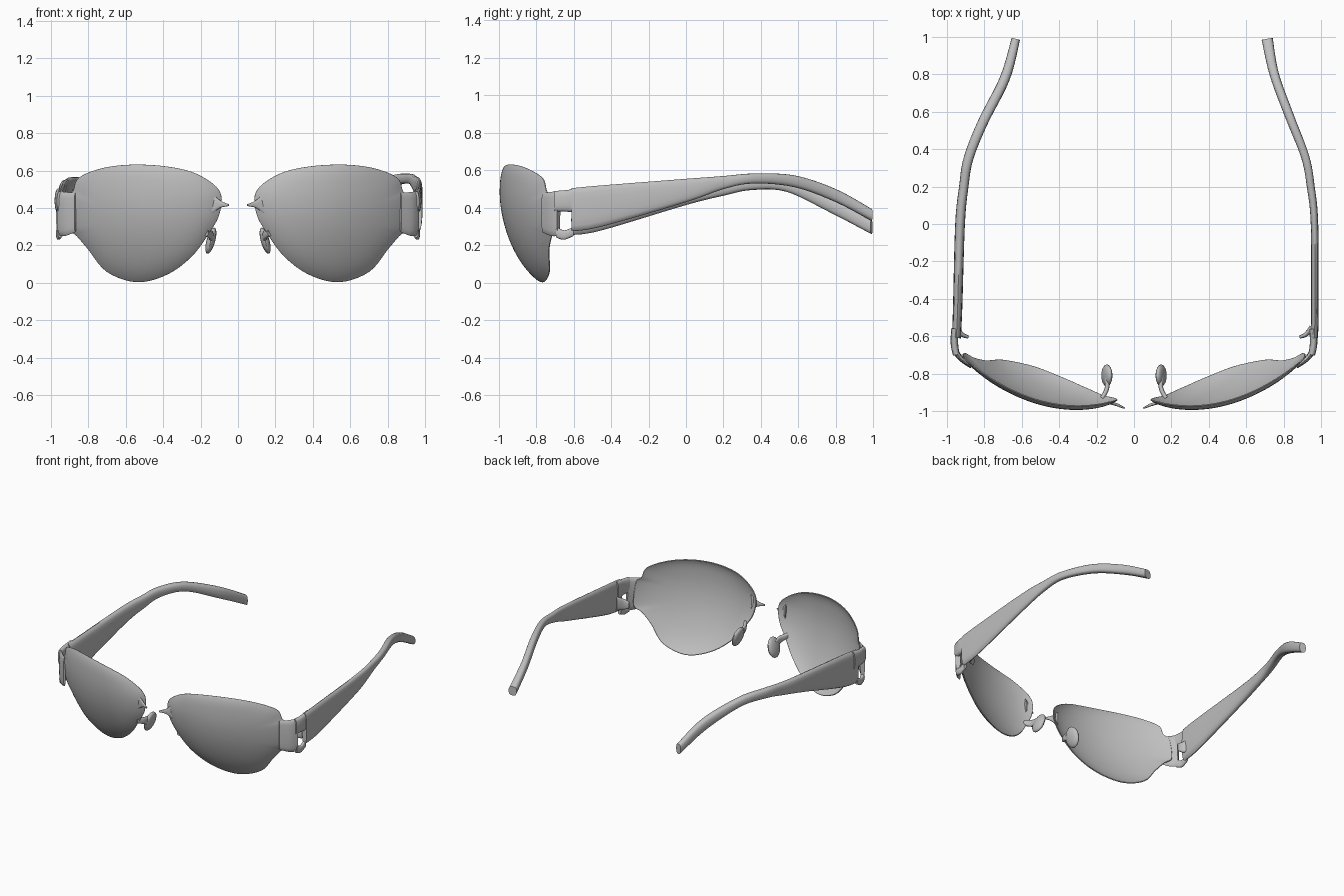
import bpy, bmesh, math
from mathutils import Vector

cube = bpy.data.objects.get("Cube")
if cube:
    bpy.data.objects.remove(cube, do_unlink=True)

grey = bpy.data.materials.new("plain grey")
grey.use_nodes = True
colour = (0.52, 0.52, 0.52, 1)
grey.diffuse_color = colour
grey.node_tree.nodes["Principled BSDF"].inputs["Base Color"].default_value = colour


def finish(name, bm):
    """Turn a bmesh into a smooth grey object."""
    bmesh.ops.recalc_face_normals(bm, faces=bm.faces)
    mesh = bpy.data.meshes.new(name)
    bm.to_mesh(mesh)
    bm.free()
    mesh.materials.append(grey)
    obj = bpy.data.objects.new(name, mesh)
    bpy.context.collection.objects.link(obj)
    bpy.ops.object.select_all(action="DESELECT")
    obj.select_set(True)
    bpy.context.view_layer.objects.active = obj
    bpy.ops.object.shade_smooth_by_angle(angle=math.radians(50))
    return obj


def spline(points, steps, closed=False):
    """Catmull-Rom samples through points of any dimension."""
    n = len(points)
    pts = [Vector(p) for p in points]
    pick = (lambda i: pts[i % n]) if closed else (lambda i: pts[min(max(i, 0), n - 1)])
    out = []
    for i in range(n if closed else n - 1):
        a, b, c, d = (pick(i + k) for k in (-1, 0, 1, 2))
        for s in range(steps):
            t = s / steps
            out.append(b + (c - a) * (t / 2) + (a * 2 - b * 5 + c * 4 - d) * (t * t / 2)
                       + (b * 3 - a - c * 3 + d) * (t ** 3 / 2))
    if not closed:
        out.append(pts[-1])
    return out


def blade(name, stations, side=1, steps=6, ring=16):
    """Sweep an upright rounded section through (x, y, low, high, half thickness)."""
    path = spline(stations, steps)
    bm = bmesh.new()
    rings = []
    for i, p in enumerate(path):
        q, r = path[max(i - 1, 0)], path[min(i + 1, len(path) - 1)]
        across = Vector((r[1] - q[1], q[0] - r[0], 0)).normalized()
        loop = []
        for k in range(ring):
            a = math.tau * k / ring
            c, s = math.cos(a), math.sin(a)
            w = math.copysign(abs(c) ** 0.7, c) * p[4]
            h = math.copysign(abs(s) ** 0.85, s) * (p[3] - p[2]) / 2
            x, y = p[0] + across.x * w, p[1] + across.y * w
            loop.append(bm.verts.new((side * x, y, (p[2] + p[3]) / 2 + h)))
        rings.append(loop)
    for a, b in zip(rings, rings[1:]):
        for k in range(ring):
            j = (k + 1) % ring
            bm.faces.new((a[k], a[j], b[j], b[k]))
    bm.faces.new(rings[0])
    bm.faces.new(rings[-1])
    return finish(name, bm)


# Lens: outline in x and z, bowed sideways and swept back towards the bottom
outline = [(0.10, 0.49), (0.22, 0.58), (0.38, 0.62), (0.57, 0.63), (0.73, 0.61),
           (0.85, 0.56), (0.88, 0.49), (0.91, 0.45), (0.91, 0.30), (0.86, 0.25),
           (0.80, 0.18), (0.70, 0.06), (0.54, 0.005), (0.38, 0.045),
           (0.25, 0.14), (0.16, 0.26), (0.10, 0.37)]


def lens(name, side):
    edge = spline(outline, 5, closed=True)
    centre = Vector((0.52, 0.34))
    levels = 14
    bm = bmesh.new()

    def place(p, r):
        bow = 0.68 * (p.x - 0.3) ** 2
        sweep = 0.7 * max(0.5 - p.y, 0) ** 2
        return bm.verts.new((side * p.x, -0.992 + bow + sweep + 0.02 * r ** 8, p.y))

    middle = place(centre, 0)
    inner = None
    for i in range(1, levels + 1):
        r = math.sin(math.pi / 2 * i / levels)
        loop = [place(centre.lerp(p, r), r) for p in edge]
        for k in range(len(loop)):
            j = k - 1
            if inner:
                bm.faces.new((inner[j], inner[k], loop[k], loop[j]))
            else:
                bm.faces.new((middle, loop[k], loop[j]))
        inner = loop
    obj = finish(name, bm)
    shell = obj.modifiers.new("thin shell", "SOLIDIFY")
    shell.thickness = 0.006
    shell.offset = 0


def nose_pad(name, side):
    bm = bmesh.new()
    bmesh.ops.create_uvsphere(bm, u_segments=16, v_segments=10, radius=1)
    for v in bm.verts:
        x, y, z = v.co.x * 0.024, v.co.y * 0.06, v.co.z * 0.07
        v.co = (side * (0.145 + x - 0.25 * z), -0.81 + y, 0.225 + z)
    finish(name, bm)


for label, side in (("left", 1), ("right", -1)):
    lens(label + "_lens", side)
    nose_pad(label + "_nose_pad", side)
    blade(label + "_nose_pad_stem", [(0.17, -0.93, 0.25, 0.29, 0.012),
                                     (0.145, -0.88, 0.23, 0.28, 0.012),
                                     (0.145, -0.82, 0.2, 0.27, 0.015)], side)
    # Broken stub of the bridge
    blade(label + "_bridge_stub", [(0.14, -0.955, 0.37, 0.48, 0.006),
                                   (0.095, -0.965, 0.40, 0.44, 0.008),
                                   (0.05, -0.985, 0.41, 0.42, 0.004)], side)
    # Wrap-round end piece with an upper bar and a lower prong
    blade(label + "_end_piece", [(0.87, -0.765, 0.27, 0.48, 0.008),
                                 (0.925, -0.72, 0.25, 0.485, 0.014),
                                 (0.955, -0.68, 0.25, 0.49, 0.016)], side)
    blade(label + "_hinge_bar", [(0.95, -0.70, 0.38, 0.49, 0.018),
                                 (0.96, -0.64, 0.38, 0.495, 0.02),
                                 (0.958, -0.56, 0.37, 0.505, 0.02)], side)
    blade(label + "_hinge_prong", [(0.95, -0.69, 0.24, 0.30, 0.014),
                                   (0.96, -0.65, 0.23, 0.28, 0.012),
                                   (0.96, -0.60, 0.25, 0.30, 0.012)], side)
    blade(label + "_hinge_tab", [(0.95, -0.55, 0.30, 0.40, 0.012),
                                 (0.92, -0.59, 0.30, 0.38, 0.012),
                                 (0.885, -0.605, 0.31, 0.36, 0.008)], side)

# Temple arms: deep at the hinge, slim and bent inwards and down at the tip
blade("left_arm", [(0.965, -0.61, 0.275, 0.505, 0.019), (0.967, -0.45, 0.30, 0.52, 0.02),
                   (0.965, 0.0, 0.43, 0.555, 0.02), (0.945, 0.2, 0.50, 0.57, 0.021),
                   (0.915, 0.36, 0.53, 0.583, 0.022), (0.83, 0.58, 0.51, 0.573, 0.024),
                   (0.75, 0.8, 0.43, 0.50, 0.025), (0.712, 0.99, 0.33, 0.395, 0.03)])
blade("right_arm", [(0.95, -0.61, 0.255, 0.50, 0.024), (0.943, -0.45, 0.28, 0.515, 0.025),
                    (0.93, 0.0, 0.415, 0.545, 0.026), (0.91, 0.2, 0.465, 0.555, 0.025),
                    (0.885, 0.35, 0.495, 0.565, 0.026), (0.81, 0.54, 0.485, 0.55, 0.027),
                    (0.69, 0.78, 0.37, 0.455, 0.027), (0.632, 0.99, 0.26, 0.335, 0.023)], side=-1)
